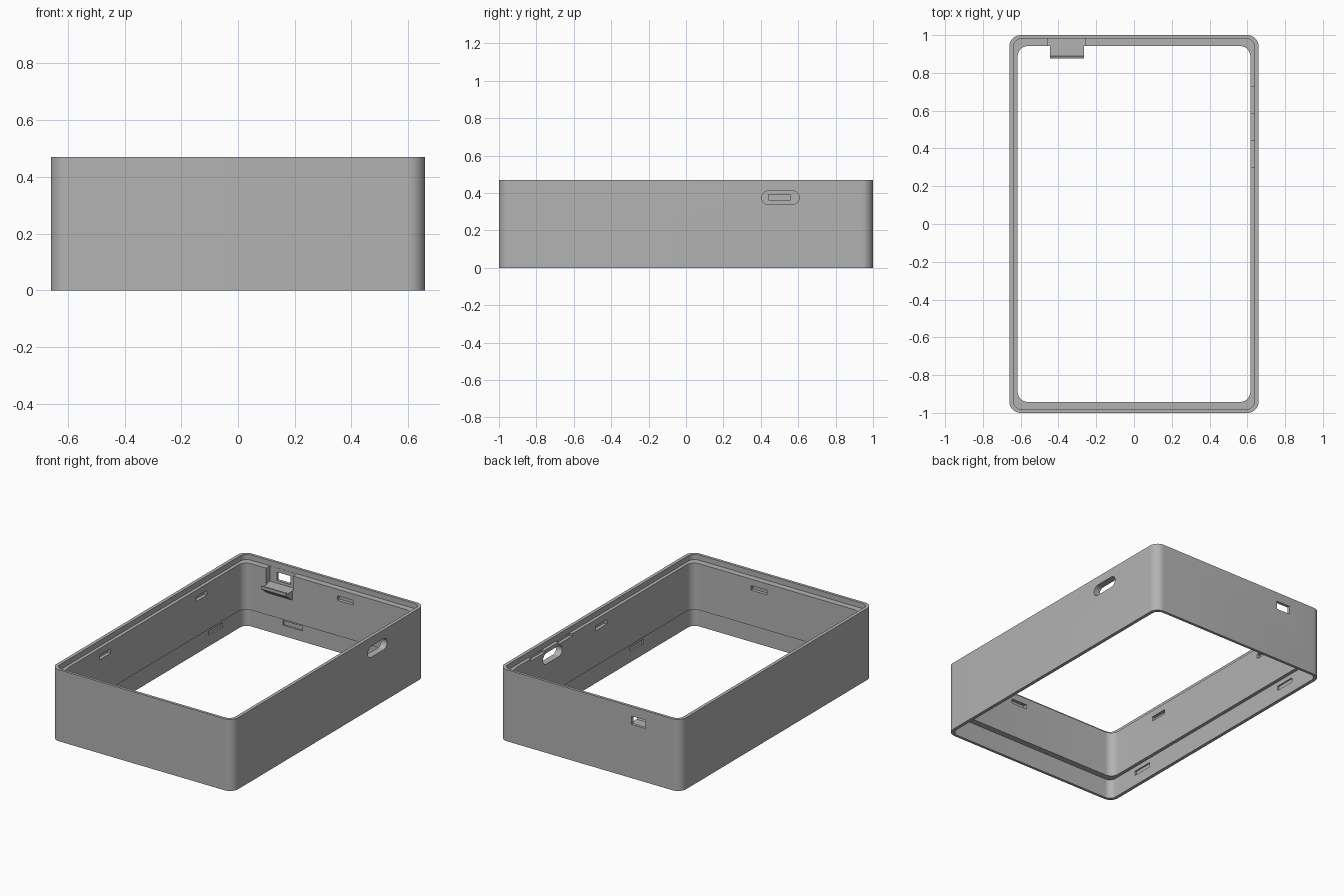
import bpy
import bmesh
from math import sin, cos, pi, radians
from mathutils import Vector

if "Cube" in bpy.data.objects:
    bpy.data.objects.remove(bpy.data.objects["Cube"], do_unlink=True)

HEIGHT = 0.47
LEDGE_Z = 0.435      # seat under the top rim
REBATE_Z = 0.13      # seat above the bottom rim

grey = bpy.data.materials.new("plain grey")
grey.use_nodes = True
colour = (0.45, 0.45, 0.45, 1)
grey.diffuse_color = colour
grey.node_tree.nodes["Principled BSDF"].inputs["Base Color"].default_value = colour


def finish(name, bm):
    bmesh.ops.recalc_face_normals(bm, faces=bm.faces)
    mesh = bpy.data.meshes.new(name)
    bm.to_mesh(mesh)
    bm.free()
    mesh.materials.append(grey)
    obj = bpy.data.objects.new(name, mesh)
    bpy.context.scene.collection.objects.link(obj)
    return obj


def rounded_rect(hx, hy, r, steps=10):
    pts = []
    for q, (sx, sy) in enumerate(((1, 1), (-1, 1), (-1, -1), (1, -1))):
        for i in range(steps + 1):
            a = (q + i / steps) * pi / 2
            pts.append((sx * (hx - r) + r * cos(a), sy * (hy - r) + r * sin(a)))
    return pts


def prism(name, profile, axis, start, end):
    """Extrude a closed 2D profile along x (profile y, z) or y (profile x, z)."""
    bm = bmesh.new()
    place = (lambda p, d: (d, *p)) if axis == "x" else (lambda p, d: (p[0], d, p[1]))
    a = [bm.verts.new(place(p, start)) for p in profile]
    b = [bm.verts.new(place(p, end)) for p in profile]
    bm.faces.new(a)
    bm.faces.new(b)
    for i in range(len(a)):
        j = (i + 1) % len(a)
        bm.faces.new((a[i], a[j], b[j], b[i]))
    return finish(name, bm)


def box(name, x, y, z):
    rect = [(x[0], z[0]), (x[1], z[0]), (x[1], z[1]), (x[0], z[1])]
    return prism(name, rect, "y", *y)


# Hollow frame: rounded rectangles bridged around the wall's stepped section
outer = (0.66, 1.0, 0.06)
rim = (0.638, 0.982, 0.045)
inner = (0.616, 0.942, 0.055)
section = [(outer, 0), (outer, HEIGHT), (rim, HEIGHT), (rim, LEDGE_Z),
           (inner, LEDGE_Z), (inner, REBATE_Z), (rim, REBATE_Z), (rim, 0)]
bm = bmesh.new()
rings = [[bm.verts.new((x, y, z)) for x, y in rounded_rect(*size)]
         for size, z in section]
for k, ring in enumerate(rings):
    nxt = rings[(k + 1) % len(rings)]
    for i in range(len(ring)):
        j = (i + 1) % len(ring)
        bm.faces.new((ring[i], ring[j], nxt[j], nxt[i]))
frame = finish("frame", bm)

cutters = []

# Oval cable opening through the +x wall
oval = [(0.505 + y, 0.375 + z) for y, z in rounded_rect(0.1, 0.036, 0.0359)]
cutters.append(prism("oval_cutter", oval, "x", 0.55, 0.75))

# Notches in the ledge on both sides of the oval
for y0 in (0.30, 0.585):
    cutters.append(box("ledge_notch_cutter", (0.58, 0.637), (y0, y0 + 0.143), (0.42, 0.46)))

# Latch pocket and window in the back wall
cutters.append(box("pocket_cutter", (-0.455, -0.26), (0.9, 0.981), (0.335, 0.46)))
cutters.append(box("window_cutter", (-0.405, -0.305), (0.95, 1.05), (0.353, 0.408)))

# Shallow snap slots: (side, position along wall, upper or lower)
slots = [("-x", -0.5, True), ("-x", 0.5, True), ("+x", 0.0, True),
         ("+y", 0.12, True), ("-y", 0.13, True),
         ("-x", -0.68, False), ("-x", 0.68, False),
         ("+x", -0.4, False), ("+y", -0.29, False)]
for side, at, upper in slots:
    sign = 1 if side[0] == "+" else -1
    z = (0.362, 0.392) if upper else (0.07, 0.1)
    half = 0.058 if upper else 0.07
    size = inner if upper else rim
    wall = size[0] if side[1] == "x" else size[1]
    depth = 0.022 if upper else 0.01
    across = sorted((sign * (wall - 0.02), sign * (wall + depth)))
    along = (at - half, at + half)
    if side[1] == "x":
        cutters.append(box("slot_cutter", across, along, z))
    else:
        cutters.append(box("slot_cutter", along, across, z))

# Cut all openings, then drop the cutters
for cutter in cutters:
    cutter.hide_render = True
    mod = frame.modifiers.new("cut", "BOOLEAN")
    mod.operation = "DIFFERENCE"
    mod.solver = "EXACT"
    mod.object = cutter
depsgraph = bpy.context.evaluated_depsgraph_get()
cut_mesh = bpy.data.meshes.new_from_object(frame.evaluated_get(depsgraph))
frame.modifiers.clear()
frame.data = cut_mesh
for cutter in cutters:
    bpy.data.objects.remove(cutter, do_unlink=True)

# Latch shelf below the window, with a sloped underside and a small front lip
shelf = [(0.96, 0.335), (0.89, 0.335), (0.885, 0.345), (0.875, 0.345),
         (0.875, 0.325), (0.942, 0.275), (0.96, 0.275)]
latch_shelf = prism("latch_shelf", shelf, "x", -0.445, -0.265)

# Smooth corners, sharp edges
bpy.ops.object.select_all(action="DESELECT")
frame.select_set(True)
bpy.context.view_layer.objects.active = frame
bpy.ops.object.shade_smooth_by_angle(angle=radians(30))
